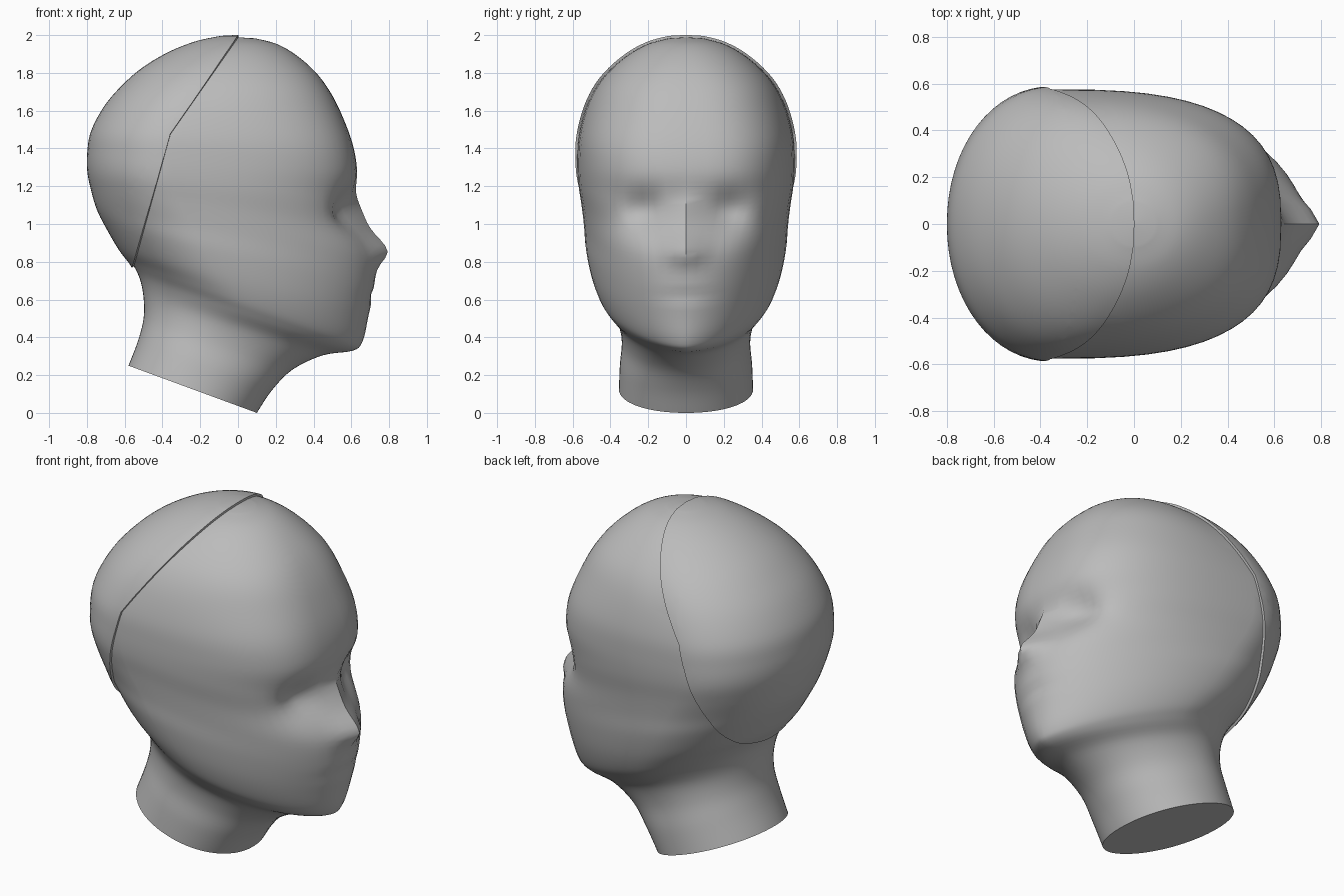
import bpy, bmesh, math
from mathutils import Vector

if "Cube" in bpy.data.objects:
    bpy.data.objects.remove(bpy.data.objects["Cube"])

SEG, SUB = 64, 5
skin = bpy.data.materials.new("plain grey")
skin.diffuse_color = (0.5, 0.5, 0.5, 1)
skin.use_nodes = True
skin.node_tree.nodes["Principled BSDF"].inputs["Base Color"].default_value = skin.diffuse_color

# Sections from neck to crown: back x, back z, front x, front z, half width,
# position of widest point (0 back .. 1 front), roundness at front
ROWS = [
    (-.58, .25, .10, .00, .355, .50, 2.1),
    (-.53, .38, .18, .12, .350, .48, 2.1),
    (-.50, .50, .29, .23, .340, .45, 2.0),
    (-.50, .61, .45, .305, .360, .44, 1.8),
    (-.52, .71, .61, .33, .415, .44, 1.65),
    (-.56, .79, .66, .38, .460, .42, 1.7),
    (-.62, .87, .69, .51, .500, .39, 1.85),
    (-.69, .99, .72, .66, .530, .36, 1.95),
    (-.735, 1.08, .72, .82, .540, .34, 2.1),
    (-.765, 1.18, .65, .98, .555, .32, 2.4),
    (-.785, 1.28, .615, 1.13, .572, .31, 2.7),
    (-.785, 1.38, .63, 1.28, .576, .31, 2.8),
    (-.765, 1.49, .605, 1.43, .568, .32, 2.8),
    (-.695, 1.62, .54, 1.60, .530, .35, 2.6),
    (-.600, 1.73, .475, 1.72, .475, .38, 2.5),
    (-.495, 1.82, .40, 1.815, .400, .42, 2.3),
    (-.360, 1.90, .30, 1.90, .300, .47, 2.1),
    (-.220, 1.955, .20, 1.955, .195, .50, 2.0),
    (-.090, 1.983, .09, 1.983, .090, .50, 2.0),
]


def smooth_rows(rows):
    """Catmull-Rom through the sections."""
    out = []
    for i in range(len(rows) - 1):
        a, b = rows[max(i - 1, 0)], rows[i]
        c, d = rows[i + 1], rows[min(i + 2, len(rows) - 1)]
        for k in range(SUB):
            t = k / SUB
            out.append([0.5 * (2 * q + (r - p) * t + (2 * p - 5 * q + 4 * r - s) * t * t
                               + (3 * q - p - 3 * r + s) * t ** 3)
                        for p, q, r, s in zip(a, b, c, d)])
    return out + [list(rows[-1])]


def bump(d, w):
    return math.exp(-(d / w) ** 2)


def sculpt(p):
    """Nose, eye sockets, brow and mouth on the face side."""
    x, y, z = p
    if x < 0.25 or z < 0.4:
        return p
    # nose: slopes slowly from the bridge, cuts back sharply underneath
    x += 0.085 * bump(z - .865, .12 if z > .865 else .075) * bump(y, .09)
    x += 0.03 * bump(z - 1.06, .10) * bump(y, .07)
    # sockets
    x -= 0.075 * bump(abs(y) - .22, .11) * bump(z - 1.07, .10)
    # mouth crease
    x -= 0.012 * bump(z - .62, .03) * bump(y, .14)
    return Vector((x, y, z))


def head_bmesh():
    bm = bmesh.new()
    rings = []
    for bx, bz, fx, fz, w, c, p in smooth_rows(ROWS):
        ring = []
        for k in range(SEG):
            a = 2 * math.pi * k / SEG
            ca, sa = math.cos(a), math.sin(a)
            e = 2 / (p if ca > 0 else 2.05)
            u = math.copysign(abs(ca) ** e, ca)
            v = math.copysign(abs(sa) ** e, sa)
            t = c + u * ((1 - c) if ca > 0 else c)
            co = Vector((bx + (fx - bx) * t, w * v, bz + (fz - bz) * t))
            ring.append(bm.verts.new(sculpt(co)))
        rings.append(ring)
    for r, s in zip(rings, rings[1:]):
        for k in range(SEG):
            n = (k + 1) % SEG
            bm.faces.new((r[k], r[n], s[n], s[k]))
    # neck end and crown
    bm.faces.new(rings[0][::-1])
    crown = bm.verts.new((0, 0, 1.988))
    for k in range(SEG):
        bm.faces.new((rings[-1][k], rings[-1][(k + 1) % SEG], crown))
    bmesh.ops.recalc_face_normals(bm, faces=bm.faces)
    return bm


# The cap edge is two sloping lines x = x0 + m (z - z0) seen from the side
LINES = [(-.34, 1.5, .70), (-.42, 1.25, .277)]


def split_head(keep_cap):
    bm = head_bmesh()
    for x0, z0, m in LINES:
        bmesh.ops.bisect_plane(bm, geom=bm.verts[:] + bm.edges[:] + bm.faces[:], dist=1e-5,
                               plane_co=(x0, 0, z0), plane_no=(1, 0, -m))

    def in_cap(f):
        c = f.calc_center_median()
        return c.z > .6 and any(c.x < x0 + m * (c.z - z0) for x0, z0, m in LINES)

    drop = [f for f in bm.faces if in_cap(f) != keep_cap]
    bmesh.ops.delete(bm, geom=drop, context='FACES')
    return bm


def finish(bm, name):
    me = bpy.data.meshes.new(name)
    bm.to_mesh(me)
    bm.free()
    ob = bpy.data.objects.new(name, me)
    bpy.context.collection.objects.link(ob)
    me.materials.append(skin)
    bpy.ops.object.select_all(action='DESELECT')
    ob.select_set(True)
    bpy.context.view_layer.objects.active = ob
    bpy.ops.object.shade_smooth_by_angle(angle=math.radians(40))


# face and neck
finish(split_head(False), "face_and_neck")

# raised shell over the back of the skull, with a rim
bm = split_head(True)
bm.normal_update()
shift = {v: v.normal * 0.013 for v in bm.verts}
rim = [e for e in bm.edges if e.is_boundary]
inner = {v: v.co.copy() for e in rim for v in e.verts}
for v, d in shift.items():
    v.co += d
low = {v: bm.verts.new(co) for v, co in inner.items()}
for e in rim:
    a, b = e.verts
    bm.faces.new((a, b, low[b], low[a]))
bmesh.ops.recalc_face_normals(bm, faces=bm.faces)
finish(bm, "skull_cap")
